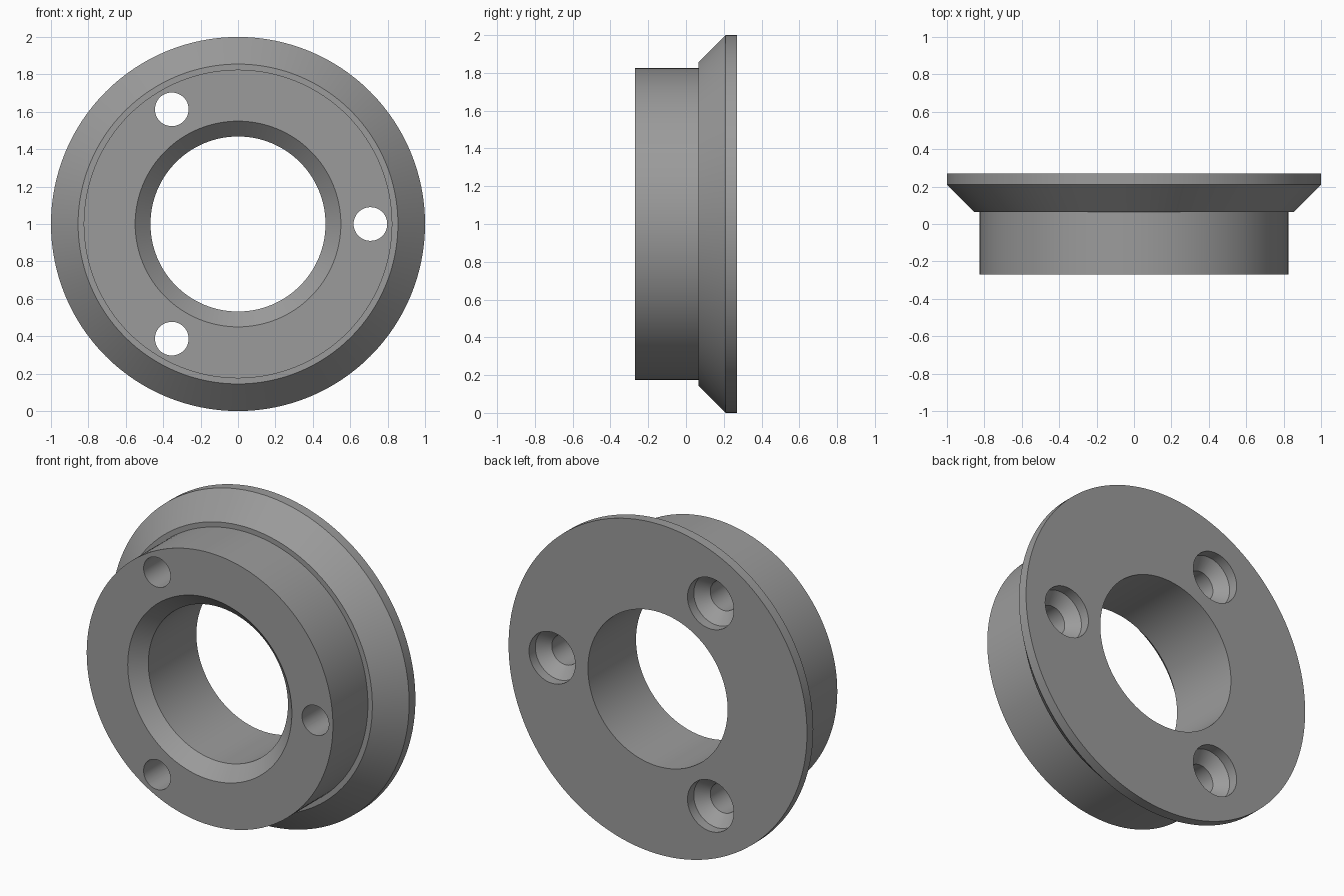
import bpy, bmesh, math

if "Cube" in bpy.data.objects:
    bpy.data.objects.remove(bpy.data.objects["Cube"])

metal = bpy.data.materials.new("grey_metal")
metal.diffuse_color = (0.33, 0.33, 0.33, 1)
metal.use_nodes = True
metal.node_tree.nodes["Principled BSDF"].inputs["Base Color"].default_value = metal.diffuse_color


def lathe(name, profile, segments, cx=0.0, cz=1.0, ring=False):
    """Turn (radius, y) points around a y-parallel axis; a ring closes on itself, otherwise ends are capped."""
    bm = bmesh.new()
    angles = [2 * math.pi * i / segments for i in range(segments)]
    loops = [[bm.verts.new((cx + r * math.cos(a), y, cz + r * math.sin(a))) for a in angles]
             for r, y in profile]
    pairs = list(zip(loops, loops[1:]))
    if ring:
        pairs.append((loops[-1], loops[0]))
    else:
        bm.faces.new(loops[0])
        bm.faces.new(loops[-1])
    for a, b in pairs:
        for i in range(segments):
            j = (i + 1) % segments
            bm.faces.new((a[i], a[j], b[j], b[i]))
    bmesh.ops.recalc_face_normals(bm, faces=bm.faces)
    mesh = bpy.data.meshes.new(name)
    bm.to_mesh(mesh)
    bm.free()
    mesh.materials.append(metal)
    obj = bpy.data.objects.new(name, mesh)
    bpy.context.collection.objects.link(obj)
    return obj


# Flanged ring: bore with front chamfer, hub, narrow shoulder, bevelled flange
flange = lathe("flanged_ring", [
    (0.55, -0.27), (0.825, -0.27), (0.825, 0.065), (0.855, 0.065),
    (1.0, 0.21), (1.0, 0.27), (0.468, 0.27), (0.468, -0.19)], 128, ring=True)

# Three screw holes: through hole, conical seat and wide recess at the back
bpy.context.view_layer.objects.active = flange
flange.select_set(True)
for k in range(3):
    a = k * 2 * math.pi / 3
    cutter = lathe("screw_hole_cutter", [
        (0.09, -0.4), (0.09, 0.145), (0.155, 0.21), (0.155, 0.4)],
        48, 0.708 * math.cos(a), 1 + 0.708 * math.sin(a))
    cutter.hide_render = True
    mod = flange.modifiers.new("screw_hole", 'BOOLEAN')
    mod.operation = 'DIFFERENCE'
    mod.solver = 'EXACT'
    mod.object = cutter
    bpy.ops.object.modifier_apply(modifier=mod.name)
    bpy.data.objects.remove(cutter)

bpy.ops.object.shade_smooth_by_angle(angle=math.radians(30))
